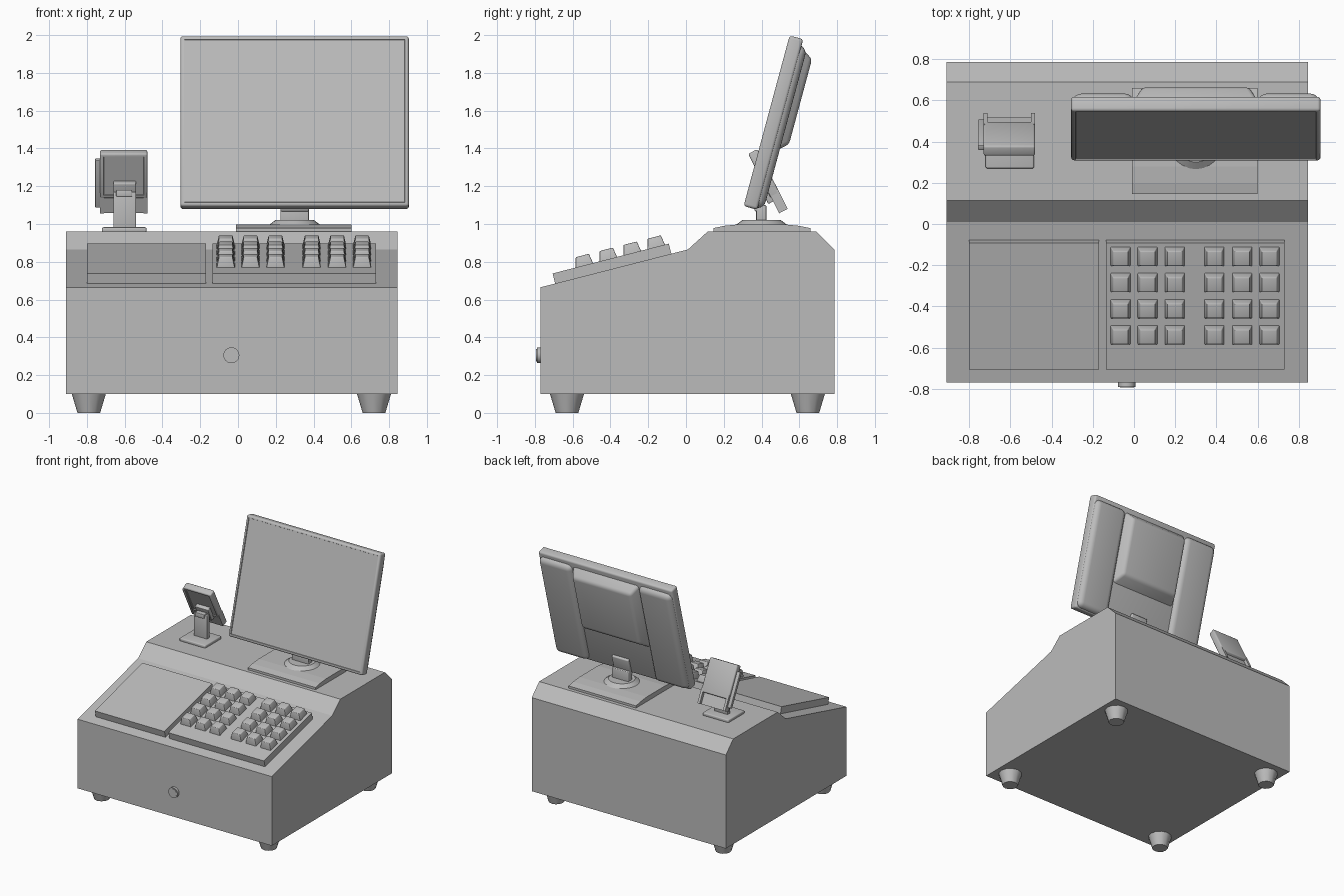
import bpy, bmesh
from math import radians
from mathutils import Matrix, Vector

cube = bpy.data.objects.get("Cube")
if cube:
    bpy.data.objects.remove(cube)

grey = bpy.data.materials.new("plain_grey")
grey.use_nodes = True
COLOUR = (0.5, 0.5, 0.5, 1)
grey.diffuse_color = COLOUR
grey.node_tree.nodes["Principled BSDF"].inputs["Base Color"].default_value = COLOUR


def finish(name, bm, frame=None, smooth=False):
    """Turn a bmesh into a named object placed by a frame matrix."""
    if frame is not None:
        bm.transform(frame)
    bmesh.ops.recalc_face_normals(bm, faces=bm.faces)
    mesh = bpy.data.meshes.new(name)
    bm.to_mesh(mesh)
    bm.free()
    mesh.materials.append(grey)
    obj = bpy.data.objects.new(name, mesh)
    bpy.context.collection.objects.link(obj)
    if smooth:
        bpy.ops.object.select_all(action='DESELECT')
        obj.select_set(True)
        bpy.context.view_layer.objects.active = obj
        bpy.ops.object.shade_smooth_by_angle(angle=radians(35))
    return obj


def box(name, x, y, z, frame=None, round=0, segments=3, recess=None):
    """Box from ranges, with optional rounded edges and recessed front."""
    bm = bmesh.new()
    bmesh.ops.create_cube(bm, size=1)
    for v in bm.verts:
        v.co = [r[0] if c < 0 else r[1] for c, r in zip(v.co, (x, y, z))]
    if round:
        bmesh.ops.bevel(bm, geom=bm.edges[:], offset=round, segments=segments,
                        affect='EDGES', profile=0.5)
    if recess:
        bm.normal_update()
        front = max(bm.faces, key=lambda f: -f.normal.y * f.calc_area())
        border, depth = recess
        bmesh.ops.inset_region(bm, faces=[front], thickness=border)
        bmesh.ops.inset_region(bm, faces=[front], thickness=0.003, depth=-depth)
    return finish(name, bm, frame, smooth=round > 0)


def taper(name, x, y, z, inset, axis=2, frame=None, round=0):
    """Box whose far end on one axis shrinks by the (low, high) insets."""
    bm = bmesh.new()
    bmesh.ops.create_cube(bm, size=1)
    for v in bm.verts:
        far = v.co[axis] > 0
        new = []
        for i, r in enumerate((x, y, z)):
            low = v.co[i] < 0
            c = r[0] if low else r[1]
            if far and i != axis:
                c += inset[i][0] if low else -inset[i][1]
            new.append(c)
        v.co = new
    if round:
        bmesh.ops.bevel(bm, geom=bm.edges[:], offset=round, segments=3,
                        affect='EDGES', profile=0.5)
    return finish(name, bm, frame, smooth=round > 0)


def extrude_x(name, profile, x0, x1):
    """Side profile of (y, z) points swept across the width."""
    bm = bmesh.new()
    face = bm.faces.new([bm.verts.new((x0, y, z)) for y, z in profile])
    out = bmesh.ops.extrude_face_region(bm, geom=[face])["geom"]
    bmesh.ops.translate(bm, vec=(x1 - x0, 0, 0),
                        verts=[g for g in out if isinstance(g, bmesh.types.BMVert)])
    return finish(name, bm)


def cone(name, r1, r2, depth, centre, sides=24, turn=0):
    bm = bmesh.new()
    bmesh.ops.create_cone(bm, cap_ends=True, segments=sides, radius1=r1, radius2=r2, depth=depth)
    frame = Matrix.Translation(centre) @ Matrix.Rotation(turn, 4, 'X')
    return finish(name, bm, frame, smooth=True)


def tilted(y, z, degrees):
    return Matrix.Translation((0, y, z)) @ Matrix.Rotation(radians(degrees), 4, 'X')


# Cabinet, feet and drawer lock
extrude_x("cabinet", [(-.77, .1), (-.77, .665), (.01, .865), (.115, .96),
                      (.69, .96), (.785, .865), (.785, .1)], -.91, .845)
for side, x in (("right", -.79), ("left", .72)):
    for end, y in (("front", -.63), ("back", .645)):
        cone(f"{end}_{side}_foot", .06, .09, .1, (x, y, .05), 12)
cone("drawer_lock", .042, .042, .02, (-.035, -.78, .305), turn=radians(90))
cone("lock_face", .034, .034, .004, (-.035, -.791, .305), turn=radians(90))

# Sloping panels and keys
slope = tilted(-.77, .665, 14.4)
box("blank_panel", (-.8, -.17), (.08, .715), (-.01, .055), slope)
box("key_panel", (-.135, .73), (.08, .715), (-.01, .055), slope)
for row in range(4):
    for col, x in enumerate((-.065, .066, .198, .39, .525, .657)):
        y = .253 + .131 * row
        taper(f"key_{row}_{col}", (x - .049, x + .049), (y - .049, y + .049), (.05, .108),
              ((.013, .013), (.016, .01)), frame=slope, round=.004)

# Screen stand
extrude_x("stand_plate", [(.145, .955), (.145, .978), (.2, .99), (.28, .998), (.52, .998),
                          (.6, .99), (.66, .978), (.66, .955)], -.01, .6)
cone("stand_disc", .135, .1, .026, (.3, .4, 1.009))
box("stand_neck", (.225, .375), (.372, .425), (1, 1.1), round=.006)

# Screen with raised back columns and housing
lean = tilted(.305, 1.095, -15.1)
box("screen", (-.305, .905), (0, .075), (0, .935), lean, .015, 3, (.008, .006))
for side, x in (("right", (-.3, .0)), ("left", (.6, .9))):
    box(f"screen_{side}_back_column", x, (.01, .107), (.008, .9), lean, .045, 5)
taper("screen_back_housing", (-.01, .61), (.05, .147), (.29, .905),
      ((.05, .05), None, (.09, .06)), axis=1, frame=lean, round=.02)
box("screen_hinge", (.225, .375), (.06, .095), (-.01, .13), lean, .008)

# Customer card reader on its stand
box("reader_base", (-.72, -.485), (.27, .48), (.955, .983), round=.008)
box("reader_post", (-.66, -.54), (.37, .405), (.97, 1.17), round=.005)
box("reader_pivot", (-.645, -.56), (.36, .47), (1.145, 1.18), round=.005)
back = tilted(.49, 1.055, 27)
box("reader_bracket", (-.66, -.54), (-.025, .02), (.07, .19), back, .005)
box("reader_body", (-.73, -.48), (0, .055), (.09, .355), back, .01, 3, (.012, .006))
box("reader_lower_body", (-.725, -.485), (.005, .03), (0, .11), back)
for side, x in (("right", (-.73, -.71)), ("left", (-.5, -.48))):
    box(f"reader_{side}_rail", x, (.004, .055), (0, .12), back)
box("card_slot", (-.757, -.72), (.01, .035), (.03, .31), back, .004)
